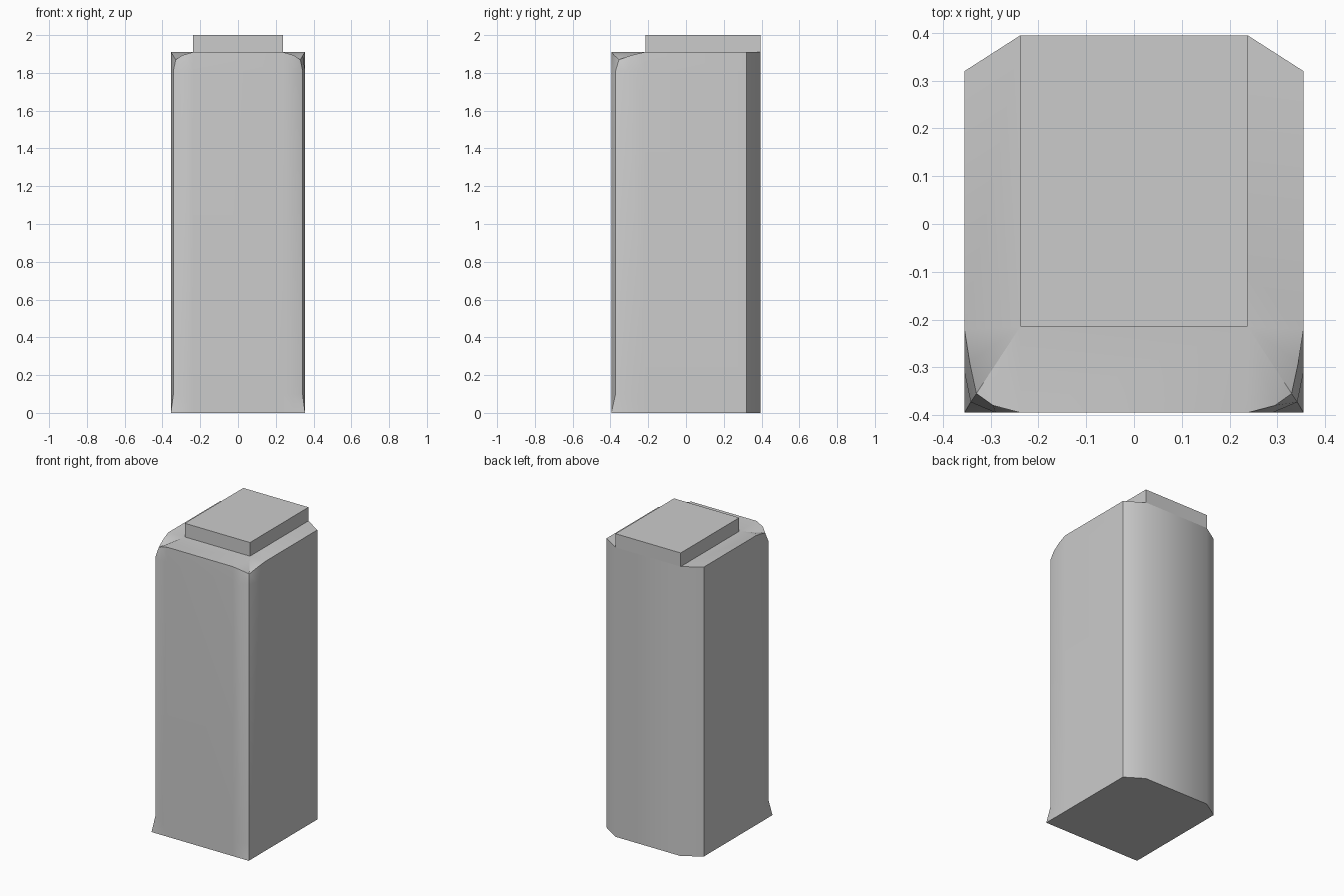
import bpy, bmesh, math

if "Cube" in bpy.data.objects:
    bpy.data.objects.remove(bpy.data.objects["Cube"])


def finish(name, bm):
    bmesh.ops.recalc_face_normals(bm, faces=bm.faces)
    mesh = bpy.data.meshes.new(name)
    bm.to_mesh(mesh)
    bm.free()
    obj = bpy.data.objects.new(name, mesh)
    bpy.context.collection.objects.link(obj)
    return obj


def section(d, e, f, top=1.91):
    # right half, back to front: chamfer, side, pinched front corner (d, e, f)
    half = [(0.238, 0.395, top), (0.355, 0.32, top), (0.355, -0.22, top),
            d, e, f, (0.238, -0.395, top)]
    return half + [(-x, y, z) for x, y, z in reversed(half)]


def level(z, corner):
    return section((0.355, -0.31, z), (*corner, z), (0.29, -0.395, z), z)


# body: lofted sections, flared front corners at the foot, drooping at the top
bm = bmesh.new()
sections = [
    level(0.0, (0.355, -0.395)),
    level(0.1, (0.342, -0.373)),
    level(1.81, (0.342, -0.373)),
    section((0.344, -0.29, 1.893), (0.33, -0.355, 1.87), (0.295, -0.38, 1.893)),
]
rings = [[bm.verts.new(p) for p in s] for s in sections]
for low, high in zip(rings, rings[1:]):
    n = len(low)
    for i in range(n):
        j = (i + 1) % n
        bm.faces.new((low[i], low[j], high[j], high[i]))
bm.faces.new(rings[0])

# shoulder: flat in the middle, sloping to the two front corners
t = rings[-1]
right = bm.verts.new((0.238, -0.215, 1.91))
left = bm.verts.new((-0.238, -0.215, 1.91))
bm.faces.new((t[0], t[1], t[2], right, left, t[11], t[12], t[13]))
bm.faces.new((right, t[6], t[7], left))
for inner, ids in ((right, range(2, 6)), (left, range(7, 11))):
    for i in ids:
        bm.faces.new((inner, t[i], t[i + 1]))
body = finish("body", bm)

# lid: flush with the back
bm = bmesh.new()
bmesh.ops.create_cube(bm, size=1)
bmesh.ops.scale(bm, vec=(0.476, 0.61, 0.09), verts=bm.verts)
bmesh.ops.translate(bm, vec=(0, 0.09, 1.955), verts=bm.verts)
finish("lid", bm)

bpy.ops.object.select_all(action='DESELECT')
body.select_set(True)
bpy.context.view_layer.objects.active = body
bpy.ops.object.shade_smooth_by_angle(angle=math.radians(40))
